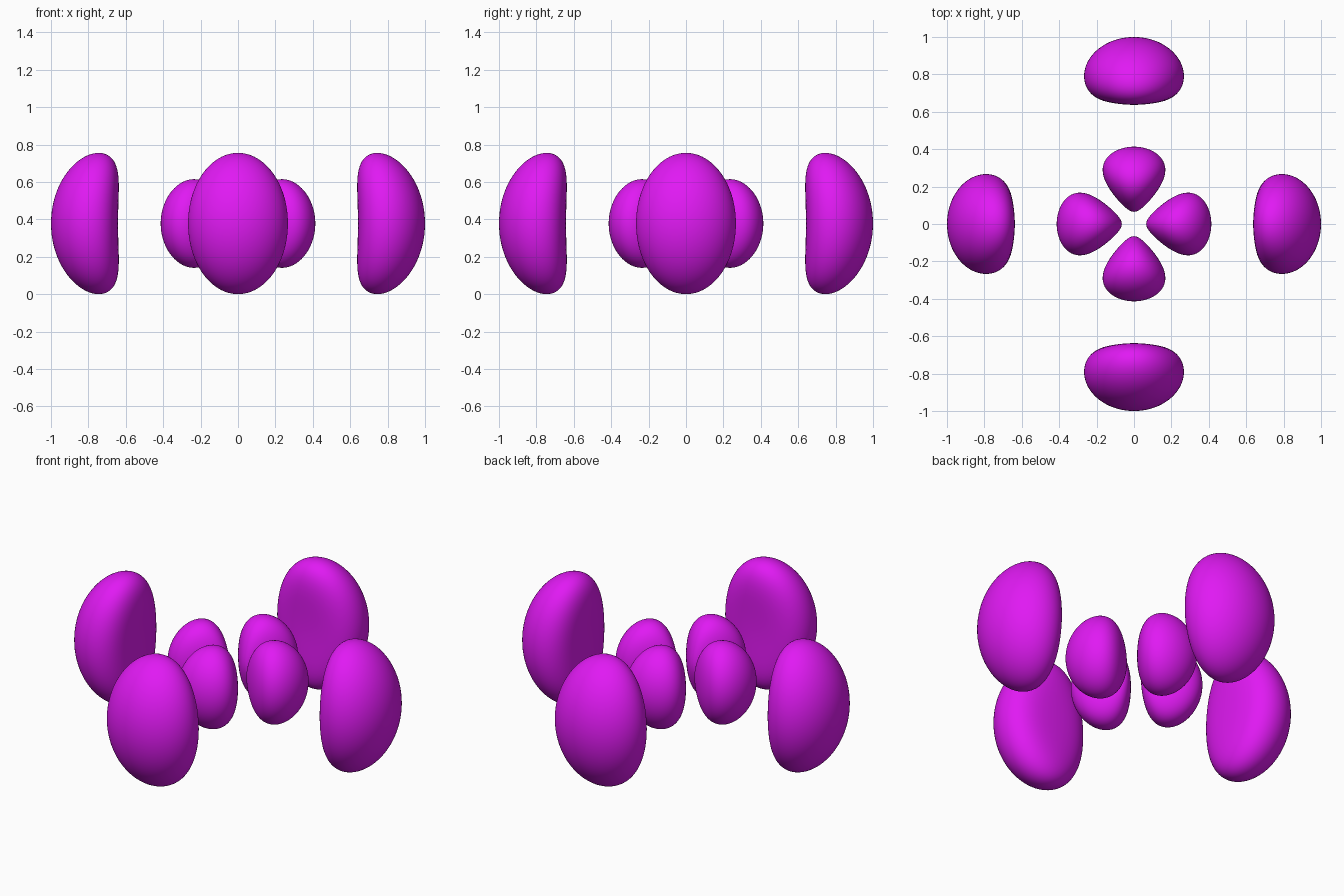
import bpy, bmesh, math
from mathutils import Vector

if "Cube" in bpy.data.objects:
    bpy.data.objects.remove(bpy.data.objects["Cube"])

# Lobes are closed level surfaces of a four-fold wave field with a spherical node
NODE = 0.5                      # radius of the empty shell between both rings
LEVEL = 4 * math.exp(-6)        # level that puts the outer tips at exactly 1.0


def field(p):
    t = p.length / NODE
    return (p.x**2 - p.y**2) / NODE**2 * (1 - t) * math.exp(-3 * t)


def reach(centre, direction, sign):
    """Distance from the lobe centre to its skin along a ray."""
    step, lo = 0.012, 0.0
    while sign * field(centre + direction * (lo + step)) > LEVEL:
        lo += step
    hi = lo + step
    for _ in range(16):
        mid = (lo + hi) / 2
        if sign * field(centre + direction * mid) > LEVEL:
            lo = mid
        else:
            hi = mid
    return lo


mat = bpy.data.materials.new("magenta")
mat.diffuse_color = (0.75, 0.01, 0.9, 1)
mat.use_nodes = True
mat.node_tree.nodes["Principled BSDF"].inputs["Base Color"].default_value = mat.diffuse_color


def lobe_mesh(name, cx, sign, stretch):
    bm = bmesh.new()
    bmesh.ops.create_icosphere(bm, subdivisions=5, radius=1)
    centre = Vector((cx, 0, 0))
    for v in bm.verts:
        d = Vector((v.co.x * stretch[0], v.co.y * stretch[1], v.co.z * stretch[2])).normalized()
        v.co = centre + d * reach(centre, d, sign)
    for f in bm.faces:
        f.smooth = True
    me = bpy.data.meshes.new(name)
    bm.to_mesh(me)
    bm.free()
    me.materials.append(mat)
    return me


# Four small inner lobes and four large outer lobes
inner = lobe_mesh("inner_lobe", 0.27, 1, (0.17, 0.17, 0.23))
outer = lobe_mesh("outer_lobe", 0.79, -1, (0.18, 0.26, 0.37))
height = -min(v.co.z for v in outer.vertices)

for me in (inner, outer):
    for side, turn in (("right", 0), ("back", 1), ("left", 2), ("front", 3)):
        ob = bpy.data.objects.new(f"{me.name}_{side}", me)
        ob.location.z = height
        ob.rotation_euler.z = turn * math.pi / 2
        bpy.context.collection.objects.link(ob)
